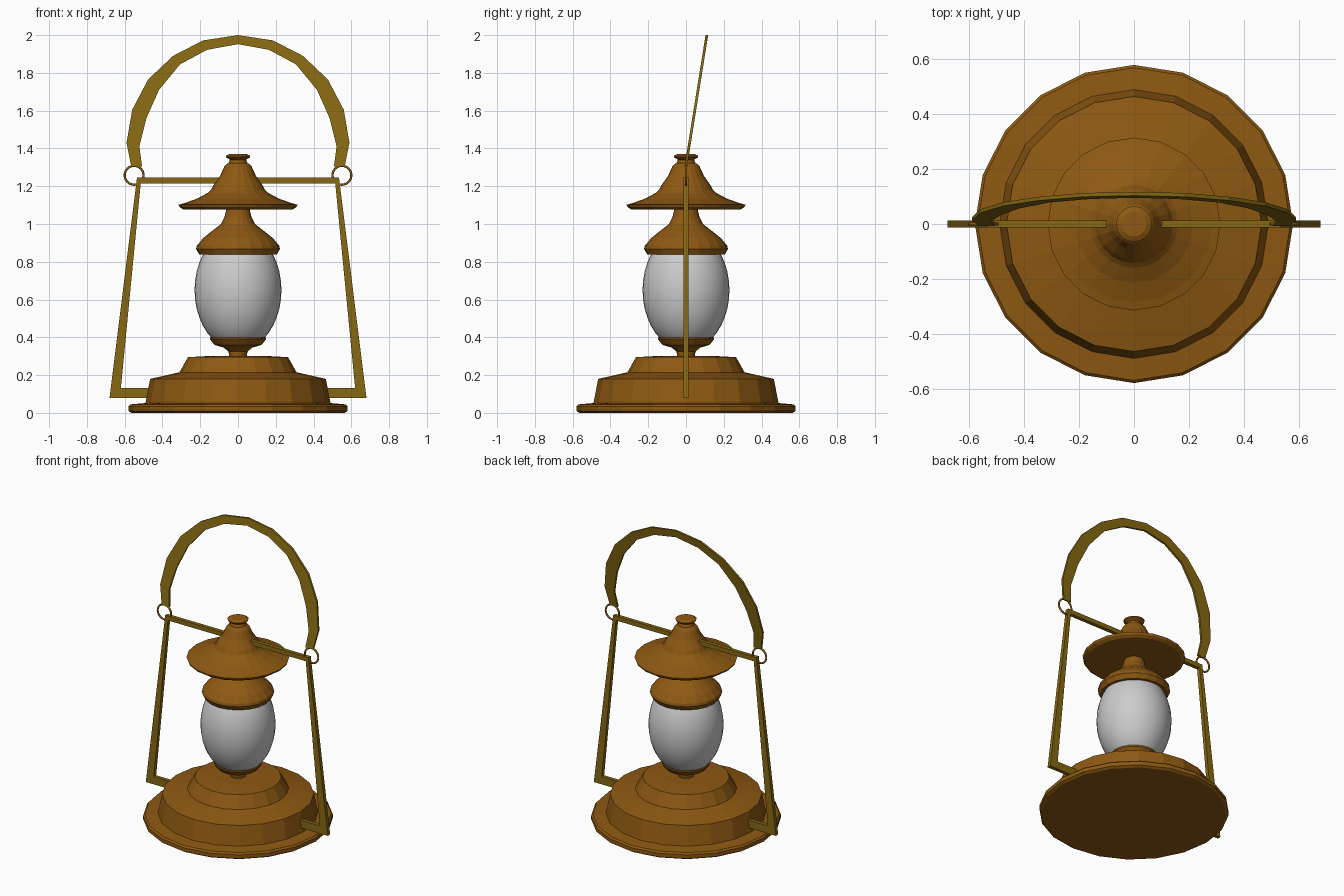
import bpy, bmesh, math
from mathutils import Vector

if "Cube" in bpy.data.objects:
    bpy.data.objects.remove(bpy.data.objects["Cube"])


def material(name, rgb):
    m = bpy.data.materials.new(name)
    m.diffuse_color = (*rgb, 1)
    m.use_nodes = True
    m.node_tree.nodes["Principled BSDF"].inputs["Base Color"].default_value = m.diffuse_color
    return m


COPPER = material("copper", (0.27, 0.10, 0.006))
BRASS = material("brass", (0.24, 0.14, 0.006))


def finish(name, bm, mat=None):
    bmesh.ops.recalc_face_normals(bm, faces=bm.faces[:])
    me = bpy.data.meshes.new(name)
    bm.to_mesh(me)
    bm.free()
    ob = bpy.data.objects.new(name, me)
    bpy.context.collection.objects.link(ob)
    if mat:
        me.materials.append(mat)
    return ob


def lathe(name, profile, mat, sides=20):
    """Revolve (radius, z) points about z, closing both ends with caps."""
    bm = bmesh.new()
    rings = []
    for r, z in profile:
        rings.append([bm.verts.new((r * math.cos(a), r * math.sin(a), z))
                      for a in (2 * math.pi * i / sides for i in range(sides))])
    for lo, hi in zip(rings, rings[1:]):
        for i in range(sides):
            j = (i + 1) % sides
            bm.faces.new((lo[i], lo[j], hi[j], hi[i]))
    bm.faces.new(rings[0][::-1])
    bm.faces.new(rings[-1])
    return finish(name, bm, mat)


def flat_band(name, outer, inner, depth, mat, closed=False, lean=lambda z: 0):
    """Band between two (x, z) outlines, thickened along y and leaning back."""
    bm = bmesh.new()
    loops = [[bm.verts.new((x, lean(z) + s * depth / 2, z)) for x, z in line]
             for line, s in ((outer, -1), (inner, -1), (inner, 1), (outer, 1))]
    n = len(outer)
    for a, b in zip(loops, loops[1:] + loops[:1]):
        for i in range(n if closed else n - 1):
            j = (i + 1) % n
            bm.faces.new((a[i], a[j], b[j], b[i]))
    if not closed:
        for end in (0, -1):
            bm.faces.new([l[end] for l in loops])
    return finish(name, bm, mat)


def mirrored(half):
    """Complete a left-hand outline ending on x = 0."""
    return half + [(-x, z) for x, z in reversed(half[:-1])]


# Stepped base
lathe("base", [(0.565, 0), (0.58, 0.01), (0.58, 0.035), (0.57, 0.045), (0.49, 0.052),
               (0.465, 0.18), (0.31, 0.215), (0.265, 0.295), (0.14, 0.302)], COPPER)

# Cup holding the globe
lathe("burner_cup", [(0.045, 0.29), (0.05, 0.325), (0.075, 0.345), (0.125, 0.36),
                     (0.148, 0.39), (0.148, 0.4)], COPPER)

# Glass globe
bpy.ops.mesh.primitive_uv_sphere_add(segments=32, ring_count=20, radius=1, location=(0, 0, 0.65))
globe = bpy.context.object
globe.name = "globe"
globe.scale = (0.23, 0.23, 0.32)
bpy.ops.object.shade_smooth()

# Collar over the globe, rising into the chimney
lathe("upper_collar", [(0.205, 0.838), (0.222, 0.868), (0.218, 0.885), (0.185, 0.925),
                       (0.135, 0.965), (0.09, 1.0), (0.072, 1.035), (0.06, 1.085)], COPPER)

# Hood with finial
lathe("hood", [(0.29, 1.077), (0.31, 1.09), (0.315, 1.102), (0.285, 1.11), (0.215, 1.135),
               (0.16, 1.165), (0.143, 1.18), (0.13, 1.205), (0.095, 1.255), (0.072, 1.305),
               (0.06, 1.318), (0.05, 1.322), (0.043, 1.34), (0.062, 1.352), (0.065, 1.36),
               (0.045, 1.37)], COPPER)

# Wire frame around the lamp
flat_band("frame", [(-0.68, 0.08), (-0.535, 1.245), (0.535, 1.245), (0.68, 0.08)],
          [(-0.62, 0.132), (-0.515, 1.215), (0.515, 1.215), (0.62, 0.132)],
          0.025, BRASS, closed=True)

# Rings joining the frame and handle
for side, sx in (("left", -1), ("right", 1)):
    bpy.ops.mesh.primitive_torus_add(major_segments=24, minor_segments=8, major_radius=0.05,
                                     minor_radius=0.006, location=(sx * 0.55, 0, 1.258),
                                     rotation=(math.pi / 2, 0, 0))
    ring = bpy.context.object
    ring.name = side + "_ring"
    ring.data.materials.append(COPPER)
    bpy.ops.object.shade_smooth()

# Arched carrying handle, leaning backwards
outer = [(-0.565, 1.305), (-0.59, 1.43), (-0.56, 1.605), (-0.476, 1.765),
         (-0.344, 1.89), (-0.185, 1.972), (0, 2.0)]
inner = [(-0.508, 1.305), (-0.522, 1.41), (-0.485, 1.56), (-0.418, 1.71),
         (-0.307, 1.845), (-0.164, 1.922), (0, 1.952)]
flat_band("handle", mirrored(outer), mirrored(inner), 0.014, BRASS,
          lean=lambda z: 0.16 * (z - 1.31))
